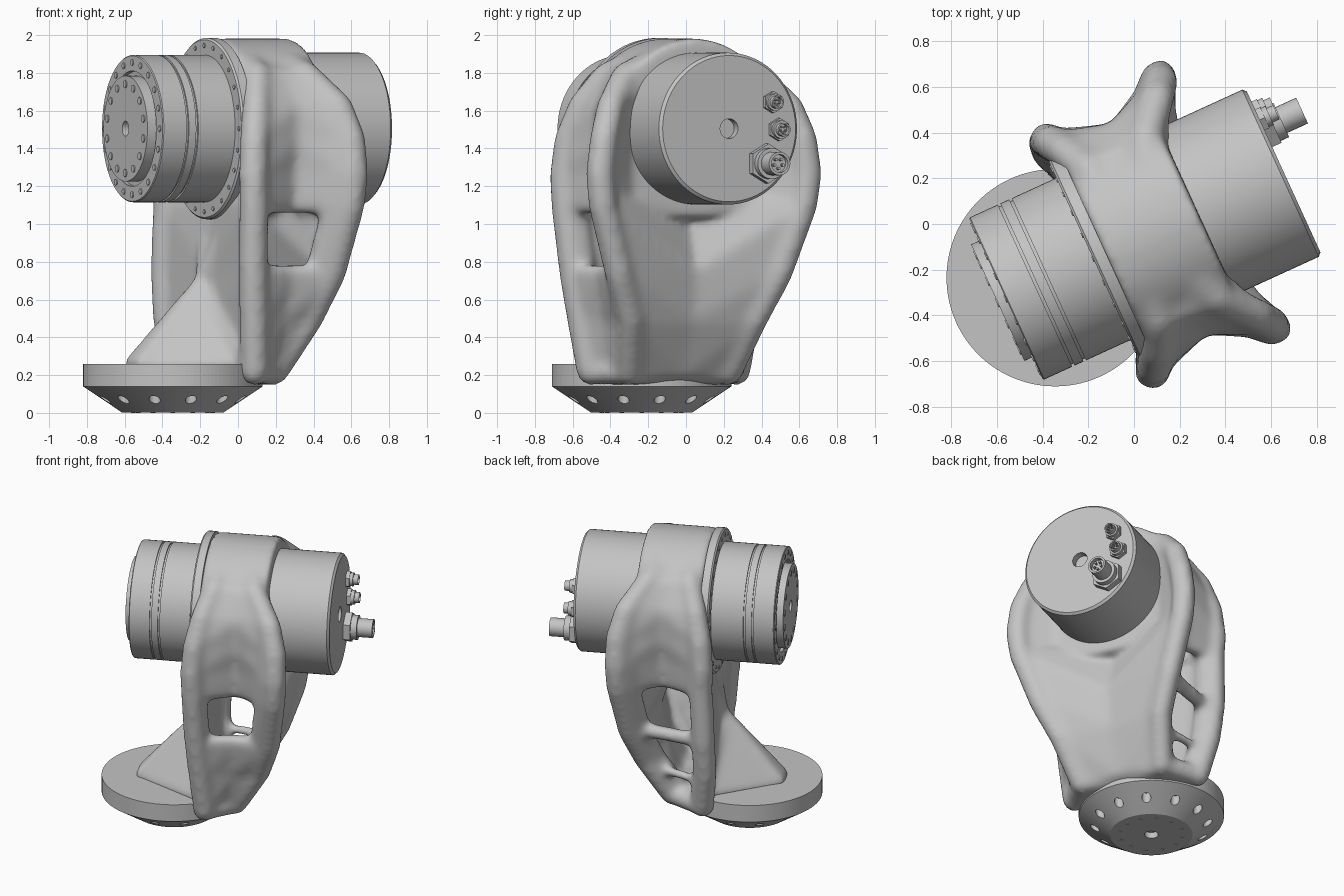
import bpy, bmesh, math
from mathutils import Matrix, Vector

cube = bpy.data.objects.get("Cube")
if cube:
    bpy.data.objects.remove(cube, do_unlink=True)

GREY = 0.55
metal = bpy.data.materials.new("grey_metal")
metal.use_nodes = True
metal.diffuse_color = (GREY, GREY, GREY, 1)
metal.node_tree.nodes["Principled BSDF"].inputs["Base Color"].default_value = (GREY, GREY, GREY, 1)

# Frames: bracket is symmetric about the motor axis; TURN maps z to that axis
FRAME = Matrix.Translation((0.027, -0.059, 0)) @ Matrix.Rotation(math.radians(24.6), 4, 'Z')
TURN = Matrix.Rotation(math.pi / 2, 4, 'Y')
BASE = Matrix.Translation((-0.345, -0.235, 0))


def axis(v=0, z=1.505):
    return FRAME @ Matrix.Translation((0, v, z)) @ TURN


def make(name, bm, matrix, smooth=True):
    bmesh.ops.recalc_face_normals(bm, faces=bm.faces[:])
    mesh = bpy.data.meshes.new(name)
    bm.to_mesh(mesh)
    bm.free()
    mesh.materials.append(metal)
    obj = bpy.data.objects.new(name, mesh)
    bpy.context.collection.objects.link(obj)
    obj.matrix_world = matrix
    if smooth:
        bpy.ops.object.select_all(action='DESELECT')
        obj.select_set(True)
        bpy.context.view_layer.objects.active = obj
        bpy.ops.object.shade_smooth_by_angle(angle=math.radians(35))
    return obj


def lathe(name, profile, matrix, steps=72, smooth=True):
    """Spin (height, radius) points around local z."""
    bm = bmesh.new()
    vs = [bm.verts.new((r, 0, h)) for h, r in profile]
    es = [bm.edges.new(p) for p in zip(vs, vs[1:])]
    bmesh.ops.spin(bm, geom=vs + es, cent=(0, 0, 0), axis=(0, 0, 1),
                   angle=math.tau, steps=steps)
    bmesh.ops.remove_doubles(bm, verts=bm.verts[:], dist=0.0005)
    return make(name, bm, matrix, smooth)


def studs(name, count, ring, radius, low, high, matrix, start=0.0, sides=12):
    """Ring of small cylinders parallel to local z."""
    bm = bmesh.new()
    for i in range(count):
        a = start + math.tau * i / count
        spot = Matrix.Translation((ring * math.cos(a), ring * math.sin(a), (low + high) / 2))
        bmesh.ops.create_cone(bm, cap_ends=True, segments=sides, radius1=radius,
                              radius2=radius, depth=high - low, matrix=spot)
    return make(name, bm, matrix)


# Mounting base with drilled cone
base = lathe("mounting_base", [(0.045, 0), (0.045, 0.045), (0.003, 0.045), (0.003, 0.27),
                               (0.14, 0.475), (0.26, 0.475), (0.26, 0)], BASE, 128, False)
drill = studs("base_drill", 12, 0.37, 0.03, -0.1, 0.12, BASE, math.radians(15), 20)
cut = base.modifiers.new("holes", 'BOOLEAN')
cut.object = drill
cut.solver = 'EXACT'
drill.hide_render = True
drill.hide_viewport = True
drill.display_type = 'WIRE'
studs("base_bolts", 12, 0.21, 0.012, 0, 0.01, BASE)

# Cast bracket: hulls around balls, fused and smoothed
ball = bmesh.new()
bmesh.ops.create_icosphere(ball, subdivisions=2, radius=1)
UNIT = [v.co.copy() for v in ball.verts]
ball.free()
cast = bmesh.new()


def hull(*balls):
    bm = bmesh.new()
    for u, v, z, r in balls:
        for p in UNIT:
            bm.verts.new(Vector((u, v, z)) + p * r)
    bmesh.ops.convex_hull(bm, input=bm.verts[:])
    loose = [v for v in bm.verts if not v.link_faces]
    bmesh.ops.delete(bm, geom=loose, context='VERTS')
    tmp = bpy.data.meshes.new("hull")
    bm.to_mesh(tmp)
    bm.free()
    cast.from_mesh(tmp)
    bpy.data.meshes.remove(tmp)


HEIGHTS = [0.22, 0.5, 0.74, 1.1, 1.27, 1.45, 1.62, 1.78, 1.89]
REAR = [(0.05, 0.29), (0.22, 0.36), (0.305, 0.465), (0.36, 0.585), (0.37, 0.605),
        (0.365, 0.58), (0.32, 0.52), (0.2, 0.38), (0.13, 0.1)]
CLOSED = [(-0.13, 0.43), (-0.155, 0.475), (-0.175, 0.51), (-0.19, 0.55), (-0.195, 0.555),
          (-0.18, 0.535), (-0.14, 0.475), (-0.08, 0.36), (-0.05, 0.1)]
# The open side's front rib stands further out near its foot
FRONT = {-1: CLOSED, 1: [(-0.18, 0.44), (-0.21, 0.51), (-0.205, 0.545)] + CLOSED[3:]}
WALL = [0.06, 0.19, 0.22, 0.1]
SCREEN = [-0.15, -0.19, -0.19, -0.14]
FILL = [0.47, 0.47, 0.45, 0.37, 0.37, 0.41, 0.46, 0.49, 0.49]


def point(path, i, side, r, du=0.0, k=1.0):
    return (path[i][0] + du, path[i][1] * side * k, HEIGHTS[i], r)


def valley(i, side, r=0.05):
    a, b = REAR[i], FRONT[side][i]
    return ((a[0] + b[0]) / 2, side * (a[1] + b[1]) * FILL[i], HEIGHTS[i], r)


for side in (-1, 1):
    front = FRONT[side]
    for i in range(len(HEIGHTS) - 1):
        pair = (i, i + 1)
        # Four outer ribs, the rear pair broader
        hull(*[point(front, j, side, 0.08) for j in pair],
             *[point(front, j, side, 0.06, 0.03, 0.9) for j in pair])
        hull(*[point(REAR, j, side, 0.078) for j in pair],
             *[point(REAR, j, side, 0.06, -0.08, 0.92) for j in pair])
        # Side webs, open at the window
        if i >= 3 or (side < 0 and i < 2):
            for path in (REAR, front):
                hull(*[point(path, j, side, 0.05) for j in pair],
                     *[valley(j, side) for j in pair])
        # Fairings from the ribs into the hub
        if 3 <= i < 7:
            hull(*[point(REAR, j, side, 0.05) for j in pair],
                 *[(0.19, REAR[j][1] * side * 0.55, HEIGHTS[j], 0.05) for j in pair])
            hull(*[point(front, j, side, 0.04) for j in pair],
                 *[(-0.1, front[j][1] * side * 0.5, HEIGHTS[j], 0.04) for j in pair])
        # Rear wall and thin front screen
        if i < 3:
            for path, mid, r in ((REAR, WALL, 0.05), (front, SCREEN, 0.032)):
                hull(*[point(path, j, side, r) for j in pair],
                     *[(mid[j], 0, HEIGHTS[j], r) for j in pair])
    # Foot linking rear wall, ribs and base
    hull(point(REAR, 0, side, 0.07), point(front, 0, side, 0.07), (0, 0, 0.22, 0.07))
    # Gusset flanks and braces to the hub
    hull((-0.25, 0, 0.68, 0.035), (-0.62, 0.06 * side, 0.25, 0.035),
         (-0.15, 0.38 * side, 0.26, 0.035), (-0.1, 0, 0.26, 0.035))
    hull((-0.25, 0, 0.68, 0.035), (-0.17, 0.38 * side, 0.3, 0.04))
    hull((-0.25, 0, 0.68, 0.035), (-0.13, 0.16 * side, 1.06, 0.04), (-0.1, 0, 1.06, 0.04))
hull((-0.25, 0, 0.69, 0.04), (-0.62, 0.06, 0.26, 0.045), (-0.62, -0.06, 0.26, 0.045))

# Cross struts on the open side
hull((0.28, 0.44, 0.75, 0.055), (-0.18, 0.5, 0.72, 0.05))
hull((0.17, 0.34, 0.43, 0.035), (-0.18, 0.46, 0.41, 0.035))

# Hub barrel
bmesh.ops.create_cone(cast, cap_ends=True, segments=72, radius1=0.477, radius2=0.477,
                      depth=0.45, matrix=Matrix.Translation((0.05, 0, 1.505)) @ TURN)
bracket = make("cast_bracket", cast, FRAME, smooth=False)
fuse = bracket.modifiers.new("fuse", 'REMESH')
fuse.mode = 'VOXEL'
fuse.voxel_size = 0.018
fuse.use_smooth_shade = True
soften = bracket.modifiers.new("soften", 'SMOOTH')
soften.factor = 0.5
soften.iterations = 24

# Drive unit: output side with grooves
profile = [(-0.6, 0), (-0.6, 0.04), (-0.685, 0.04), (-0.685, 0.28), (-0.62, 0.28),
           (-0.62, 0.305), (-0.645, 0.305), (-0.645, 0.385), (-0.64, 0.39)]
for g in (-0.5, -0.445):
    profile += [(g - 0.006, 0.39), (g - 0.006, 0.38), (g + 0.006, 0.38), (g + 0.006, 0.39)]
lathe("output_housing", profile + [(-0.15, 0.39), (-0.15, 0)], axis())
lathe("flange_ring", [(-0.225, 0.38), (-0.225, 0.47), (-0.215, 0.48), (-0.165, 0.48),
                      (-0.165, 0.38)], axis())
studs("housing_bolts", 20, 0.35, 0.017, -0.65, -0.63, axis())
studs("output_bolts", 14, 0.235, 0.02, -0.69, -0.67, axis())
studs("flange_bolts", 24, 0.44, 0.012, -0.23, -0.21, axis())

# Rear motor housing
lathe("motor_housing", [(0.2, 0), (0.2, 0.402), (0.675, 0.402), (0.69, 0.387),
                        (0.69, 0.052), (0.64, 0.052), (0.64, 0)], axis())

# Cable connectors: hex nut, collar and socket, scaled from one design
for name, v, z, s, length in (("power_connector", 0.21, 1.32, 1.0, 0.185),
                              ("signal_connector", 0.285, 1.5, 0.58, 0.08),
                              ("sensor_connector", 0.25, 1.645, 0.55, 0.08)):
    place = axis(v, z)
    end = 0.69 + length
    lathe(name + "_nut", [(0.68, 0), (0.68, 0.105 * s), (0.69 + 0.045 * s, 0.105 * s),
                          (0.69 + 0.045 * s, 0)], place, 6)
    lathe(name + "_collar", [(0.69, 0), (0.69, 0.082 * s), (0.69 + 0.085 * s, 0.082 * s),
                             (0.69 + 0.085 * s, 0)], place, 24)
    lathe(name + "_socket", [(0.69, 0), (0.69, 0.062 * s), (end, 0.062 * s),
                             (end, 0.048 * s), (end - 0.03, 0.048 * s), (end - 0.03, 0)], place, 24)
    studs(name + "_pins", 5, 0.026 * s, 0.008 * s, end - 0.035, end - 0.005, place, 0, 8)
